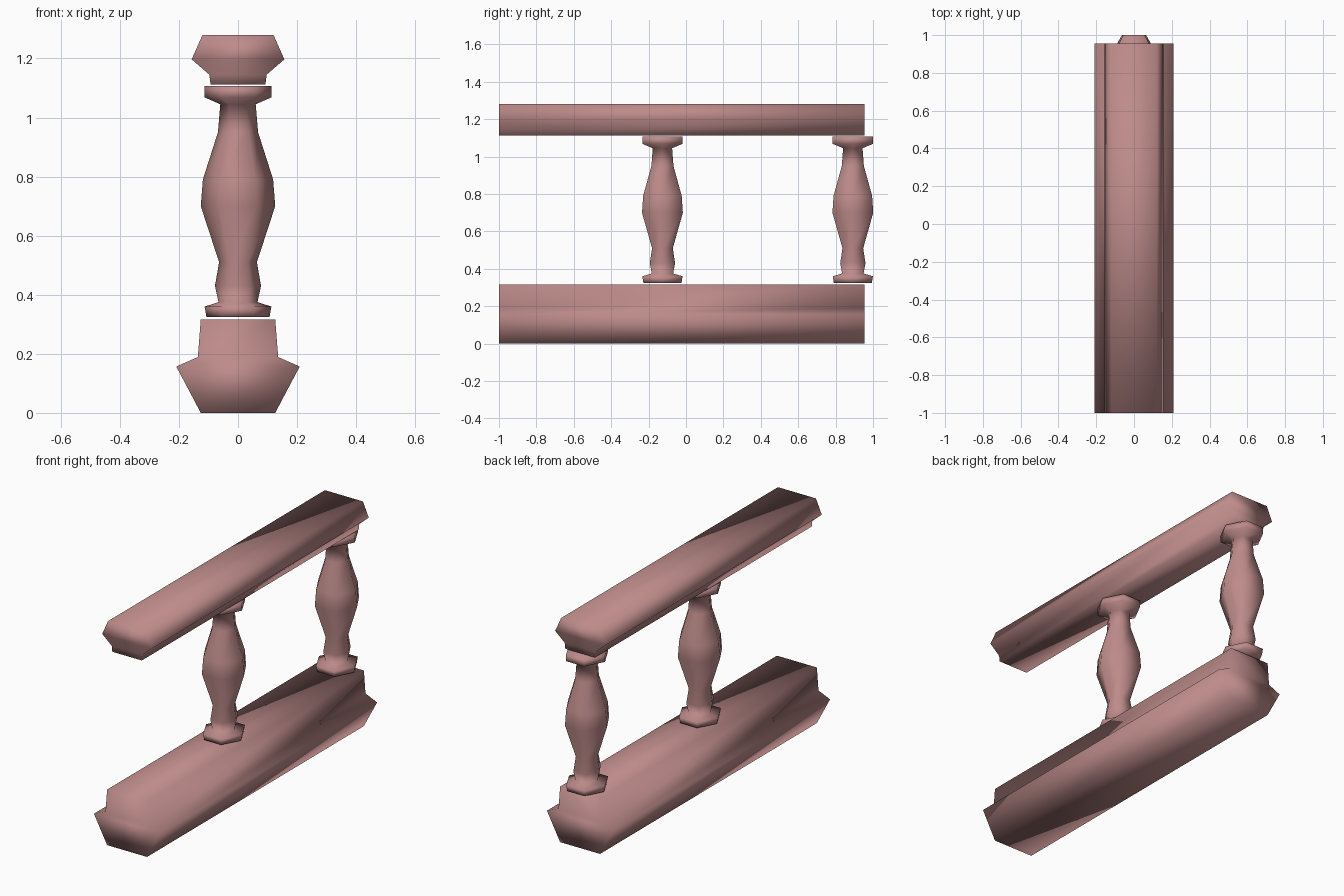
import bpy, bmesh, math

cube = bpy.data.objects.get("Cube")
if cube:
    bpy.data.objects.remove(cube, do_unlink=True)

mat = bpy.data.materials.new("dusty_pink_stone")
mat.use_nodes = True
colour = (0.51, 0.26, 0.255, 1)
mat.diffuse_color = colour
mat.node_tree.nodes["Principled BSDF"].inputs["Base Color"].default_value = colour

FRONT, BACK = -1.0, 0.955


def finish(bm, name):
    bmesh.ops.recalc_face_normals(bm, faces=bm.faces)
    for face in bm.faces:
        face.smooth = True
    mesh = bpy.data.meshes.new(name)
    bm.to_mesh(mesh)
    bm.free()
    mesh.materials.append(mat)
    obj = bpy.data.objects.new(name, mesh)
    bpy.context.collection.objects.link(obj)
    return obj


def rail(name, profile):
    """Extrude a mirrored half profile along y, with the ends split into level bands."""
    bm = bmesh.new()
    bands = [(bm.verts.new((-x, FRONT, z)), bm.verts.new((x, FRONT, z))) for x, z in profile]
    for (a, b), (c, d) in zip(bands, bands[1:]):
        bm.faces.new((a, b, d, c))
    front = bm.faces[:]
    result = bmesh.ops.extrude_face_region(bm, geom=front, use_keep_orig=True)
    moved = [v for v in result["geom"] if isinstance(v, bmesh.types.BMVert)]
    bmesh.ops.translate(bm, verts=moved, vec=(0, BACK - FRONT, 0))
    return finish(bm, name)


def baluster(name, y, profile, sides=6):
    """Turned post: stacked six-sided rings, with a y stretch for the plinths."""
    bm = bmesh.new()
    rings = []
    for r, z, stretch in profile:
        angles = [math.tau * i / sides for i in range(sides)]
        rings.append([bm.verts.new((r * math.cos(a), y + r * stretch * math.sin(a), z))
                      for a in angles])
    for low, high in zip(rings, rings[1:]):
        for i in range(sides):
            j = (i + 1) % sides
            bm.faces.new((low[i], low[j], high[j], high[i]))
    bm.faces.new(rings[0])
    bm.faces.new(rings[-1])
    return finish(bm, name)


# Rails: half width, height
rail("bottom_rail", [(0.126, 0), (0.209, 0.157), (0.136, 0.189), (0.126, 0.317)])
rail("top_rail", [(0.093, 1.112), (0.097, 1.145), (0.157, 1.197), (0.12, 1.28)])

# Balusters: radius, height, y stretch
post = [
    (0.107, 0.325, 1.1), (0.113, 0.36, 1.1), (0.066, 0.375, 1), (0.078, 0.43, 1),
    (0.064, 0.51, 1), (0.126, 0.70, 1), (0.119, 0.79, 1), (0.068, 0.95, 1),
    (0.06, 1.045, 1), (0.113, 1.068, 1.1), (0.113, 1.106, 1.1),
]
for name, y in (("middle_baluster", -0.126), ("back_baluster", 0.892)):
    baluster(name, y, post)
